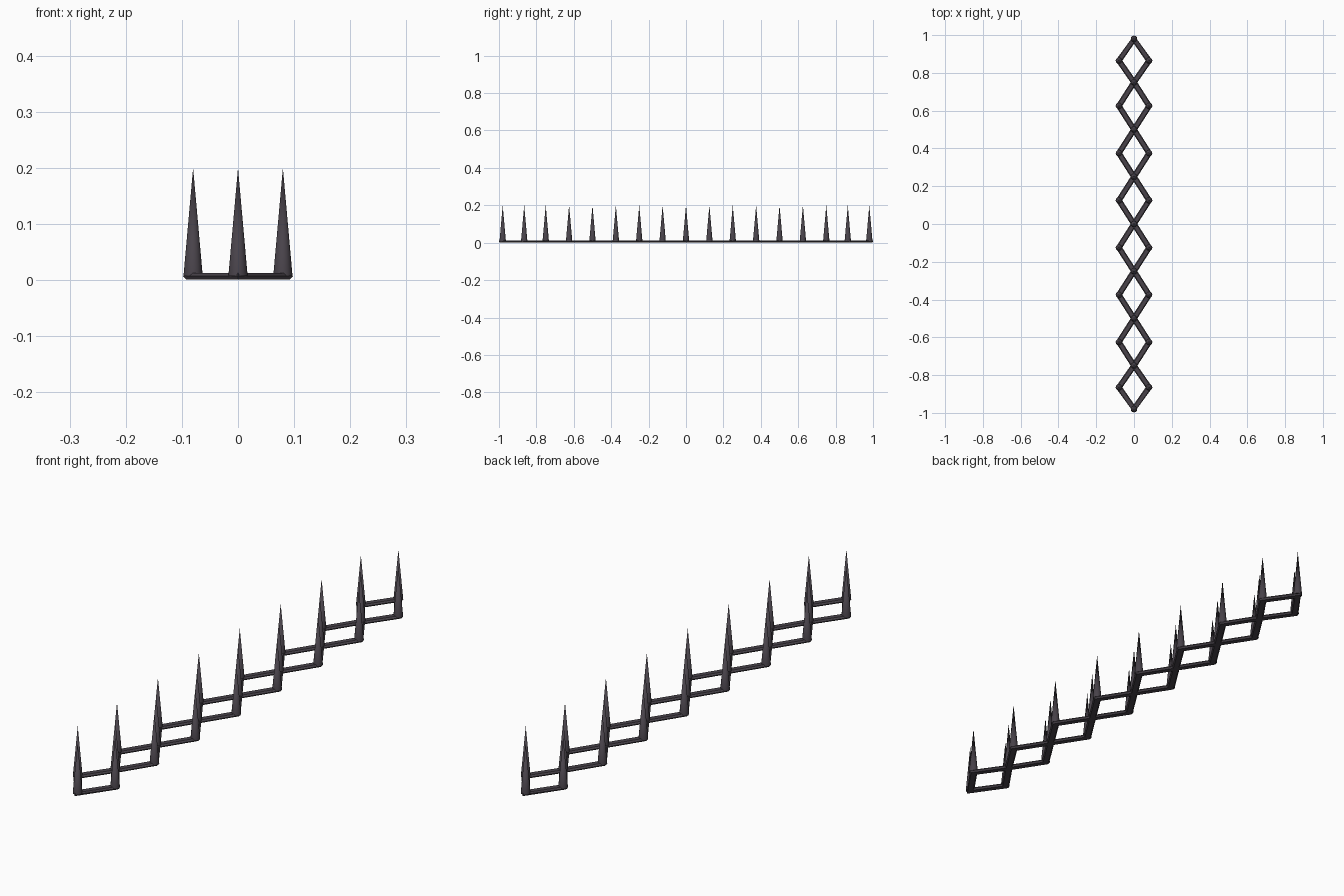
import bpy, bmesh, math

if "Cube" in bpy.data.objects:
    bpy.data.objects.remove(bpy.data.objects["Cube"])

mat = bpy.data.materials.new("dark_metal")
mat.diffuse_color = (0.065, 0.055, 0.068, 1)
mat.use_nodes = True
mat.node_tree.nodes["Principled BSDF"].inputs["Base Color"].default_value = mat.diffuse_color


def finish(name, bm):
    bmesh.ops.recalc_face_normals(bm, faces=bm.faces[:])
    me = bpy.data.meshes.new(name)
    bm.to_mesh(me)
    bm.free()
    me.materials.append(mat)
    ob = bpy.data.objects.new(name, me)
    bpy.context.collection.objects.link(ob)
    return ob


# bevelled bar section: (sideways offset, height)
SECTION = [(-0.015, 0.007), (-0.010, 0.013), (0.010, 0.013),
           (0.015, 0.007), (0.010, 0.001), (-0.010, 0.001)]
SIDE = 0.08


# diamond link: the section swept round a mitred rhombus
def diamond(name, y0, y1):
    bm = bmesh.new()
    cy, hy = (y0 + y1) / 2, (y1 - y0) / 2
    edge = math.hypot(SIDE, hy)
    rings = []
    for dx, dy in ((1, 0), (0, 1), (-1, 0), (0, -1)):
        ring = []
        for off, z in SECTION:
            x = dx * (SIDE + off * edge / hy)
            y = cy + dy * (hy + off * edge / SIDE)
            ring.append(bm.verts.new((x, max(-1, min(1, y)), z)))
        rings.append(ring)
    n = len(SECTION)
    for i in range(4):
        a, b = rings[i], rings[(i + 1) % 4]
        for j in range(n):
            k = (j + 1) % n
            bm.faces.new((a[j], b[j], b[k], a[k]))
    return finish(name, bm)


# tapered spike standing on a joint
def spike(name, x, y):
    bm = bmesh.new()
    z0, z1 = 0.007, 0.2
    n = 12
    base = [bm.verts.new((x + 0.0172 * math.cos(2 * math.pi * i / n),
                          y + 0.0172 * math.sin(2 * math.pi * i / n), z0))
            for i in range(n)]
    tip = bm.verts.new((x, y, z1))
    bm.faces.new(base)
    for i in range(n):
        f = bm.faces.new((base[i], base[(i + 1) % n], tip))
        f.smooth = True
    ob = finish(name, bm)
    bpy.context.view_layer.objects.active = ob
    ob.select_set(True)
    bpy.ops.object.shade_smooth_by_angle(angle=math.radians(40))
    ob.select_set(False)


# strip of eight links with spikes on every joint
joints = [-0.98] + [-0.75 + 0.25 * i for i in range(7)] + [0.98]
for i, y in enumerate(joints):
    spike(f"centre_spike_{i}", 0, y)
for i in range(8):
    y0, y1 = joints[i], joints[i + 1]
    diamond(f"diamond_link_{i}", y0, y1)
    for s, side in ((-1, "left"), (1, "right")):
        spike(f"{side}_spike_{i}", s * SIDE, (y0 + y1) / 2)
